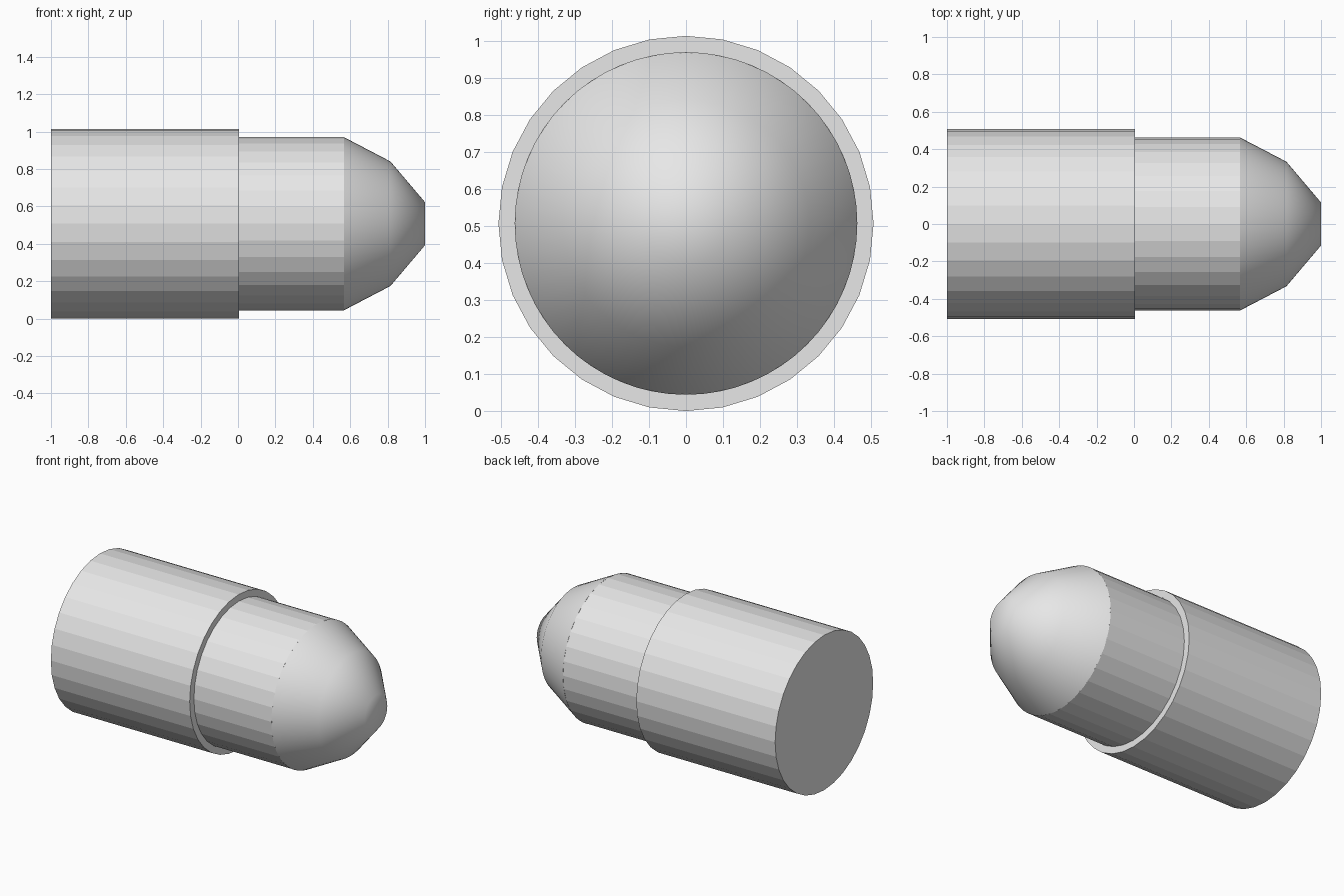
import bpy, bmesh, math

cube = bpy.data.objects.get("Cube")
if cube:
    bpy.data.objects.remove(cube)

AXIS_Z = 0.507

grey = bpy.data.materials.new("light grey")
grey.use_nodes = True
grey.diffuse_color = (0.8, 0.8, 0.8, 1)
grey.node_tree.nodes["Principled BSDF"].inputs["Base Color"].default_value = (0.8, 0.8, 0.8, 1)


def turned_part(name, profile, sides, smooth=False):
    """Solid of revolution about the x axis from (x, radius) points."""
    bm = bmesh.new()
    rings = []
    for x, r in profile:
        angles = [2 * math.pi * i / sides for i in range(sides)]
        rings.append([bm.verts.new((x, r * math.cos(a), r * math.sin(a))) for a in angles])
    for a, b in zip(rings, rings[1:]):
        for i in range(sides):
            j = (i + 1) % sides
            bm.faces.new((a[i], a[j], b[j], b[i]))
    bm.faces.new(rings[0])
    bm.faces.new(rings[-1])
    bmesh.ops.recalc_face_normals(bm, faces=bm.faces)
    for f in bm.faces:
        f.smooth = smooth and abs(f.normal.x) < 0.999
    mesh = bpy.data.meshes.new(name)
    bm.to_mesh(mesh)
    bm.free()
    mesh.materials.append(grey)
    obj = bpy.data.objects.new(name, mesh)
    obj.location.z = AXIS_Z
    bpy.context.collection.objects.link(obj)
    return obj


# Wide faceted casing at the rear
turned_part("casing", [(-1, 0.507), (0.005, 0.507)], 32)

# Narrower faceted neck
turned_part("neck", [(0.0, 0.463), (0.568, 0.463)], 32)

# Smooth blunt nose, with the tip blended into the shading
nose = turned_part("nose", [(0.566, 0.463), (0.815, 0.333), (1, 0.115)], 64, True)
for face in nose.data.polygons:
    face.use_smooth = face.center.x > 0.57
